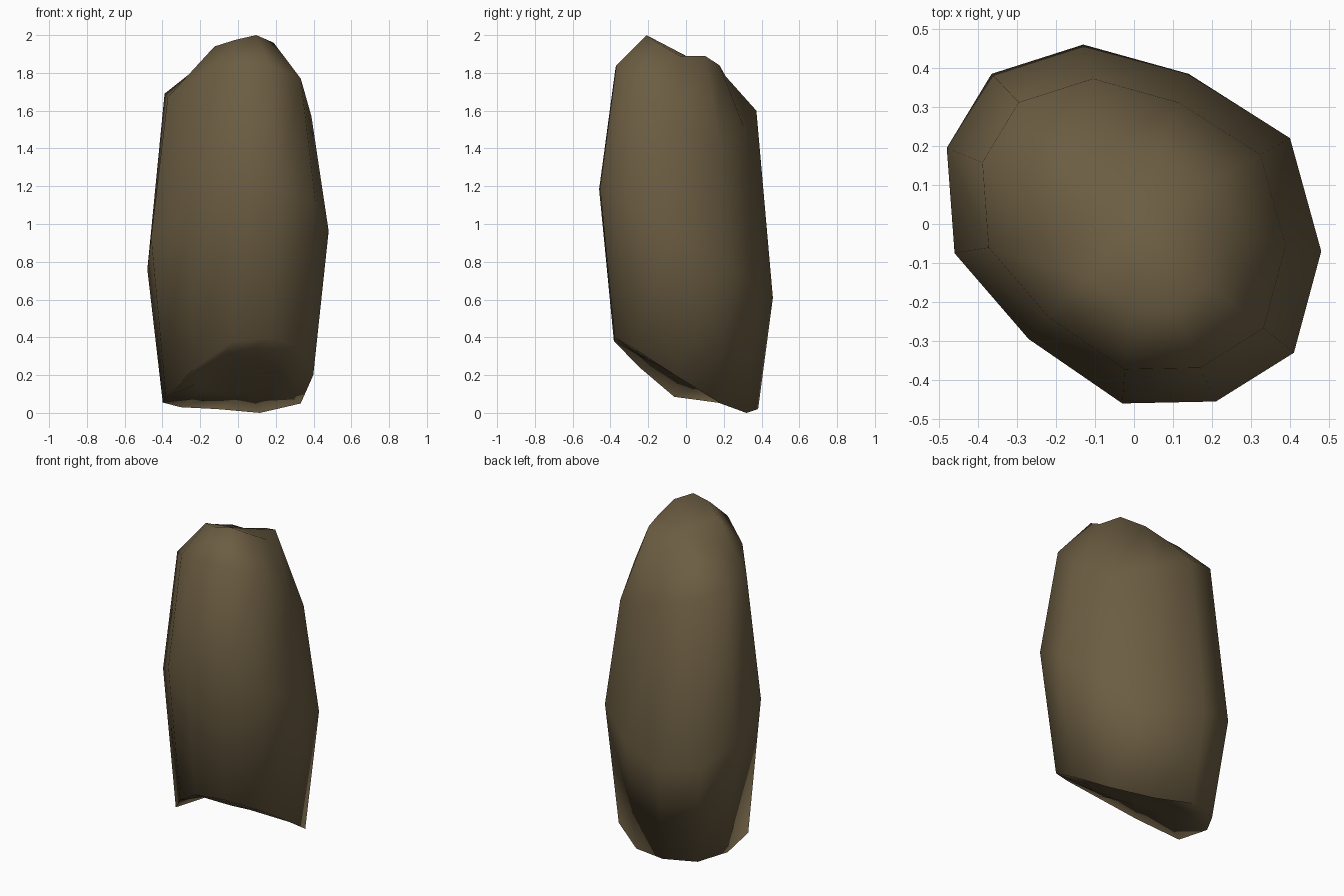
import bpy
import bmesh

default_cube = bpy.data.objects.get("Cube")
if default_cube:
    bpy.data.objects.remove(default_cube, do_unlink=True)

# Widest outline of the stone, counter-clockwise seen from above
outline = [(-.13, .46), (-.365, .385), (-.48, .195), (-.46, -.075),
           (-.27, -.295), (-.03, -.46), (.21, -.455), (.41, -.33),
           (.48, -.07), (.4, .22), (.14, .385)]

# Uneven heights of the broken ends, in outline order
lower_rim = [.02, .03, .055, .085, .24, .38, .4, .34, .2, .05, 0]
upper_rim = [1.6, 1.64, 1.69, 1.67, 1.76, 1.83, 1.84, 1.77, 1.57, 1.43, 1.5]
crown = [1.78, 1.8, 1.82, 1.83, 1.94, 1.975, 2, 1.96, 1.89, 1.89, 1.84]


def add_ring(bm, scale, heights):
    """Scaled copy of the outline with one height per corner."""
    return [bm.verts.new((x * scale, y * scale, z))
            for (x, y), z in zip(outline, heights)]


def bridge(bm, below, above):
    """Band of quads between two rings."""
    count = len(below)
    for i in range(count):
        j = (i + 1) % count
        bm.faces.new((below[i], below[j], above[j], above[i]))


def close_end(bm, ring, height):
    """Triangle fan from a ring to a central point."""
    tip = bm.verts.new((0, 0, height))
    for here, after in zip(ring, ring[1:] + ring[:1]):
        bm.faces.new((here, after, tip))


def make_material(name, color):
    material = bpy.data.materials.new(name)
    material.use_nodes = True
    material.diffuse_color = color
    shader = next(node for node in material.node_tree.nodes
                  if node.type == 'BSDF_PRINCIPLED')
    shader.inputs["Base Color"].default_value = color
    shader.inputs["Roughness"].default_value = .9
    return material


# Stacked rings: hollowed foot, lower rim, tilted belly, upper rim, crown
bm = bmesh.new()
foot_heights = [.19 - .2 * y for x, y in outline]
belly_heights = [.9 + .04 * x - .62 * y for x, y in outline]
rings = [add_ring(bm, scale, heights) for scale, heights in (
    (.46, foot_heights),
    (.83, lower_rim),
    (1, belly_heights),
    (.81, upper_rim),
    (.46, crown))]
for below, above in zip(rings, rings[1:]):
    bridge(bm, below, above)
close_end(bm, rings[0], .19)
close_end(bm, rings[-1], .5 + 1.39)
bmesh.ops.recalc_face_normals(bm, faces=bm.faces)

# Smooth shading over the whole stone
for face in bm.faces:
    face.smooth = True

mesh = bpy.data.meshes.new("standing_stone")
bm.to_mesh(mesh)
bm.free()
mesh.materials.append(make_material("brown_stone", (.15, .11, .055, 1)))
stone = bpy.data.objects.new("standing_stone", mesh)
bpy.context.scene.collection.objects.link(stone)
